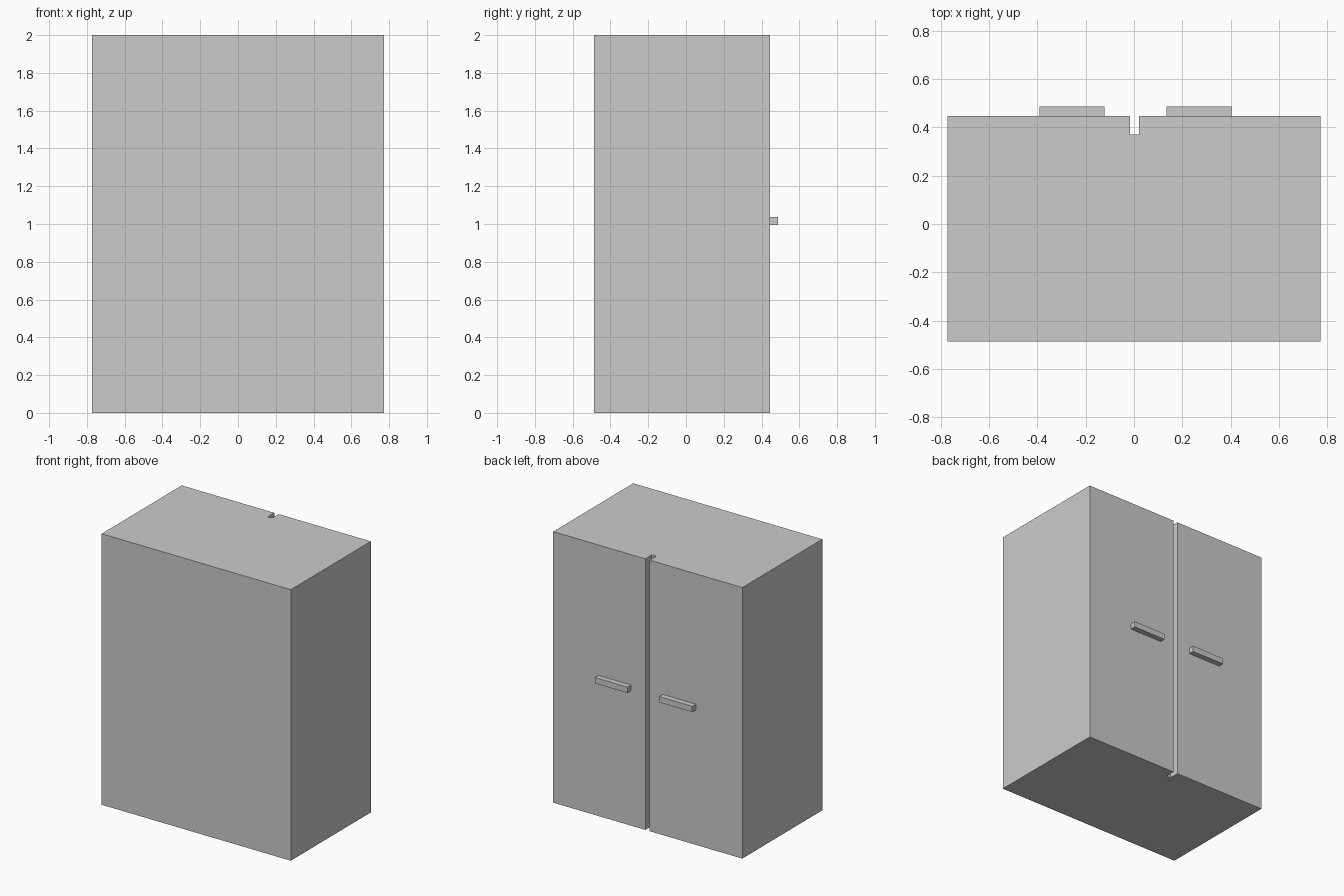
import bpy

if "Cube" in bpy.data.objects:
    bpy.data.objects.remove(bpy.data.objects["Cube"])


def box(name, lo, hi):
    """Axis-aligned box between two opposite corners."""
    mid = [(a + b) / 2 for a, b in zip(lo, hi)]
    bpy.ops.mesh.primitive_cube_add(size=1, location=mid)
    ob = bpy.context.object
    ob.name = name
    ob.scale = [b - a for a, b in zip(lo, hi)]
    bpy.ops.object.transform_apply(location=False, rotation=False, scale=True)
    return ob


W, H = 0.772, 2.0                         # half width, height
BACK, BODY, DOOR, GRIP = -0.487, 0.371, 0.446, 0.487   # depth planes

# cabinet carcass
box("cabinet_body", (-W, BACK, 0), (W, BODY, H))

# two full-height doors with a narrow gap, each with a horizontal handle
for side, door_x, handle_x in (
    ("left", (-W, -0.016), (-0.392, -0.123)),
    ("right", (0.02, W), (0.135, 0.403)),
):
    box(side + "_door", (door_x[0], BODY, 0), (door_x[1], DOOR, H))
    box(side + "_handle", (handle_x[0], DOOR, 0.995), (handle_x[1], GRIP, 1.038))
